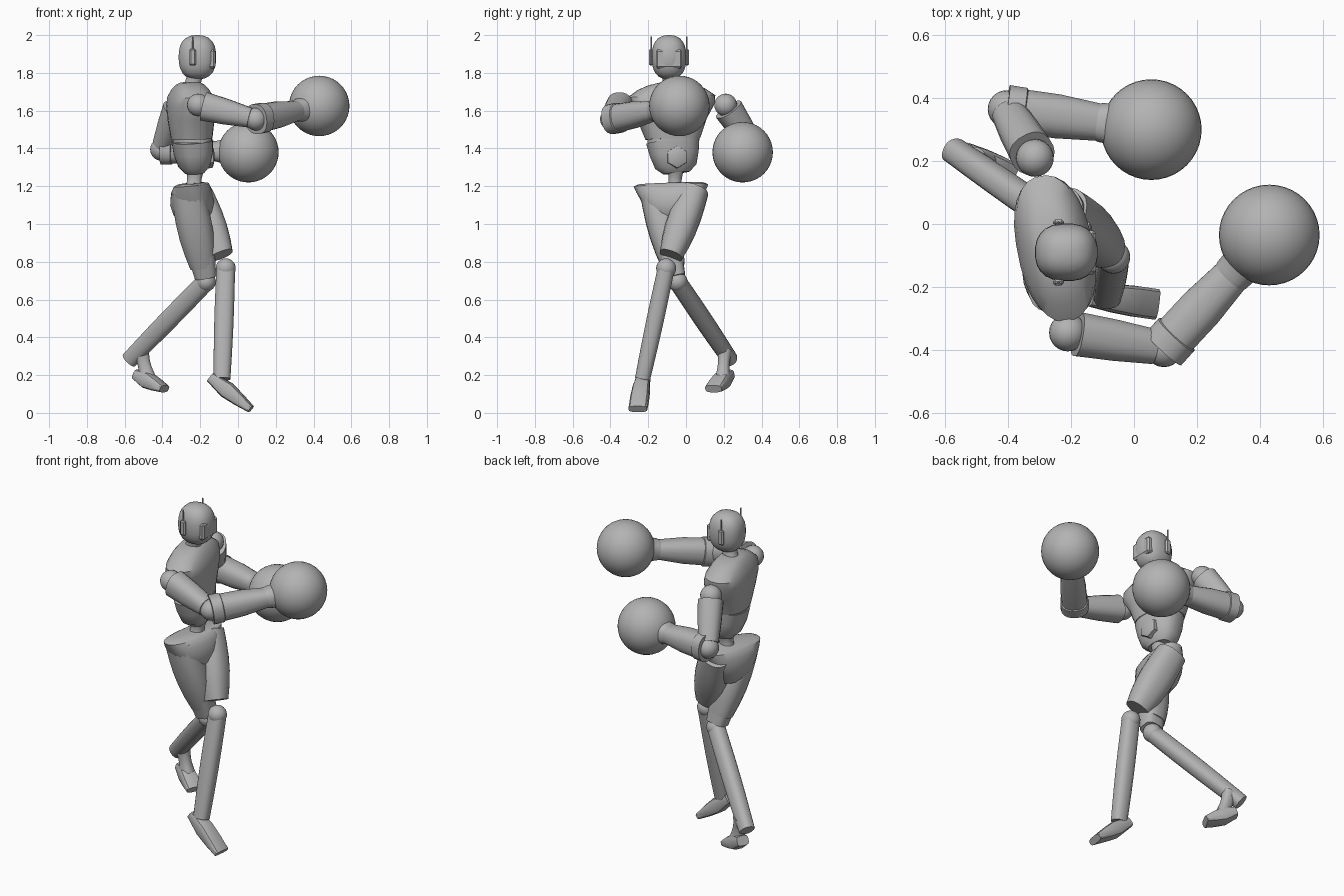
import bpy
import bmesh
import math
from mathutils import Vector

default_cube = bpy.data.objects.get("Cube")
if default_cube:
    bpy.data.objects.remove(default_cube, do_unlink=True)

colour = (.45, .45, .45, 1)
grey = bpy.data.materials.new("plain grey")
grey.use_nodes = True
grey.diffuse_color = colour
grey.node_tree.nodes["Principled BSDF"].inputs["Base Color"].default_value = colour

UP = Vector((0, 0, 1))
ACROSS = Vector((0, 1, 0))


def finish(name, bm):
    bmesh.ops.recalc_face_normals(bm, faces=bm.faces[:])
    mesh = bpy.data.meshes.new(name)
    bm.to_mesh(mesh)
    bm.free()
    mesh.materials.append(grey)
    part = bpy.data.objects.new(name, mesh)
    bpy.context.collection.objects.link(part)
    bpy.ops.object.select_all(action='DESELECT')
    part.select_set(True)
    bpy.context.view_layer.objects.active = part
    bpy.ops.object.shade_smooth_by_angle(angle=math.radians(35))


def rounded(value, power):
    return math.copysign(abs(value) ** (2 / power), value)


def loft(name, start, end, profile, side=UP, sides=20, power=2.4):
    """Skin rings of (position along the axis, half width, half depth)."""
    start, end = Vector(start), Vector(end)
    axis = (end - start).normalized()
    wide = side.cross(axis).normalized()
    deep = axis.cross(wide)
    bm = bmesh.new()
    loops = []
    for position, width, depth in profile:
        centre = start.lerp(end, position)
        if position > 1:
            centre = start + (end - start) * position
        loop = []
        for step in range(sides):
            turn = math.tau * (step + .5) / sides
            across = wide * width * rounded(math.cos(turn), power)
            along = deep * depth * rounded(math.sin(turn), power)
            loop.append(bm.verts.new(centre + across + along))
        loops.append(loop)
    for lower, upper in zip(loops, loops[1:]):
        for step in range(sides):
            after = (step + 1) % sides
            bm.faces.new((lower[step], lower[after], upper[after], upper[step]))
    bm.faces.new(loops[0])
    bm.faces.new(loops[-1])
    finish(name, bm)


def taper(first, last, belly=0, steps=6):
    """Round profile that narrows evenly, with an optional swelling."""
    rings = []
    for step in range(steps + 1):
        t = step / steps
        radius = first + (last - first) * t + belly * math.sin(math.pi * t)
        rings.append((t, radius, radius * .9))
    return rings


def ball(name, centre, radius, segments=24):
    bm = bmesh.new()
    bmesh.ops.create_uvsphere(bm, u_segments=segments, v_segments=segments // 2, radius=radius)
    bmesh.ops.translate(bm, verts=bm.verts[:], vec=centre)
    finish(name, bm)


def box(name, centre, size, bevel):
    bm = bmesh.new()
    bmesh.ops.create_cube(bm, size=1)
    bmesh.ops.scale(bm, verts=bm.verts[:], vec=size)
    bmesh.ops.bevel(bm, geom=bm.edges[:], offset=bevel, segments=1, affect='EDGES')
    bmesh.ops.translate(bm, verts=bm.verts[:], vec=centre)
    finish(name, bm)


# Head, visor, ear pods and aerials
head = Vector((-.215, -.09, 1.883))
head_rings = []
for step in range(13):
    height = -math.cos(math.pi * step / 12)
    girth = max(.1, (1 - abs(height) ** 2.5) ** .4)
    head_rings.append(((height + 1) / 2, girth * .1, girth * .092))
loft("head", head - UP * .117, head + UP * .117, head_rings, side=ACROSS, sides=24)
box("visor", head + Vector((.07, 0, -.01)), (.05, .14, .1), bevel=.01)
for label, sign in (("left", 1), ("right", -1)):
    pod = head + Vector((-.025, sign * .095, 0))
    box(label + "_ear_pod", pod, (.036, .02, .09), bevel=.008)
    box(label + "_aerial", pod + UP * .07, (.008, .008, .08), bevel=.002)
loft("neck", (-.25, -.08, 1.7), (-.225, -.09, 1.8), taper(.055, .045, belly=-.008), side=ACROSS)

# Torso, turned slightly, with a recessed waist seam
turned = Vector((-.2, 1, 0))
chest_rings = [(0, .105, .145), (.35, .118, .185), (.6, .12, .23), (.75, .11, .235),
               (.88, .09, .18), (.96, .07, .12), (1, .05, .06)]
loft("chest", (-.245, -.07, 1.45), (-.255, -.08, 1.75), chest_rings, side=turned, sides=28)
abdomen_rings = [(0, .05, .07), (.2, .08, .11), (.6, .1, .13), (1, .106, .142)]
loft("abdomen", (-.23, -.05, 1.27), (-.242, -.07, 1.44), abdomen_rings, side=turned, sides=28)
loft("waist_seam", (-.242, -.07, 1.43), (-.242, -.07, 1.46), [(0, .1, .134), (1, .1, .134)],
     side=turned, sides=28)
loft("belly_plate", (-.17, -.05, 1.355), (-.13, -.045, 1.355),
     [(0, .062, .062), (.85, .058, .058), (1, .046, .046)], sides=6, power=2)
loft("waist_joint", (-.235, -.06, 1.18), (-.228, -.055, 1.28), taper(.05, .047, belly=-.01), side=ACROSS)

# Pelvis with flared hips
pelvis_rings = [(0, .065, .08), (.25, .1, .12), (.5, .113, .15), (.8, .1, .185), (.95, .08, .2), (1, .06, .175)]
loft("pelvis", (-.235, -.075, 1), (-.25, -.08, 1.215), pelvis_rings, side=Vector((.2, 1, 0)), sides=24)

# Arms with banded forearms, cuffs and round fists
arms = {"right": ((-.21, -.345, 1.63), (.095, -.395, 1.555), (.43, -.035, 1.625)),
        "left": ((-.315, .21, 1.63), (-.405, .365, 1.395), (.055, .3, 1.38))}
upper_arm_rings = [(.1, .071, .077), (.5, .066, .068), (.9, .056, .053)]
band_rings = [(0, .078, .08), (.12, .077, .08), (.13, .07, .07)]
forearm_rings = [(.1, .071, .075), (.35, .071, .07), (.64, .06, .052)]
cuff_rings = [(.6, .055, .05), (.65, .063, .058), (.74, .066, .064), (.83, .092, .09)]
for label, (shoulder, elbow, fist) in arms.items():
    ball(label + "_shoulder", shoulder, .06)
    ball(label + "_elbow", elbow, .06)
    ball(label + "_fist", fist, .16, segments=40)
    loft(label + "_upper_arm", shoulder, elbow, upper_arm_rings)
    loft(label + "_forearm_band", elbow, fist, band_rings)
    loft(label + "_forearm", elbow, fist, forearm_rings)
    loft(label + "_cuff", elbow, fist, cuff_rings)

# Legs, crossing at the knees
foot_rings = [(0, .036, .028), (.4, .046, .045), (.7, .05, .035), (1, .05, .02)]
legs = {"right": dict(hip=(-.27, -.17, 1.18), knee=(-.17, -.045, .695), heel=(-.575, .235, .28),
                      foot=((-.54, .225, .205), (-.39, .145, .127))),
        "left": dict(hip=(-.23, .045, 1.18), knee=(-.065, -.105, .765), heel=(-.085, -.23, .18),
                     foot=((-.145, -.225, .19), (.068, -.255, .02)))}
for label, leg in legs.items():
    ball(label + "_knee", leg["knee"], .053)
    loft(label + "_thigh", leg["hip"], leg["knee"], taper(.085, .05, belly=.025)[:-1], side=ACROSS)
    loft(label + "_shin", leg["knee"], leg["heel"], taper(.05, .045, belly=.004), side=ACROSS)
    loft(label + "_foot", *leg["foot"], foot_rings, sides=12, power=3.5)
loft("right_knee_guard", (-.2, -.09, .87), (-.172, -.055, .72), taper(.075, .058), side=ACROSS, power=3)
loft("right_ankle", (-.515, .205, .33), (-.48, .195, .19), taper(.045, .044, belly=-.01), side=ACROSS)
